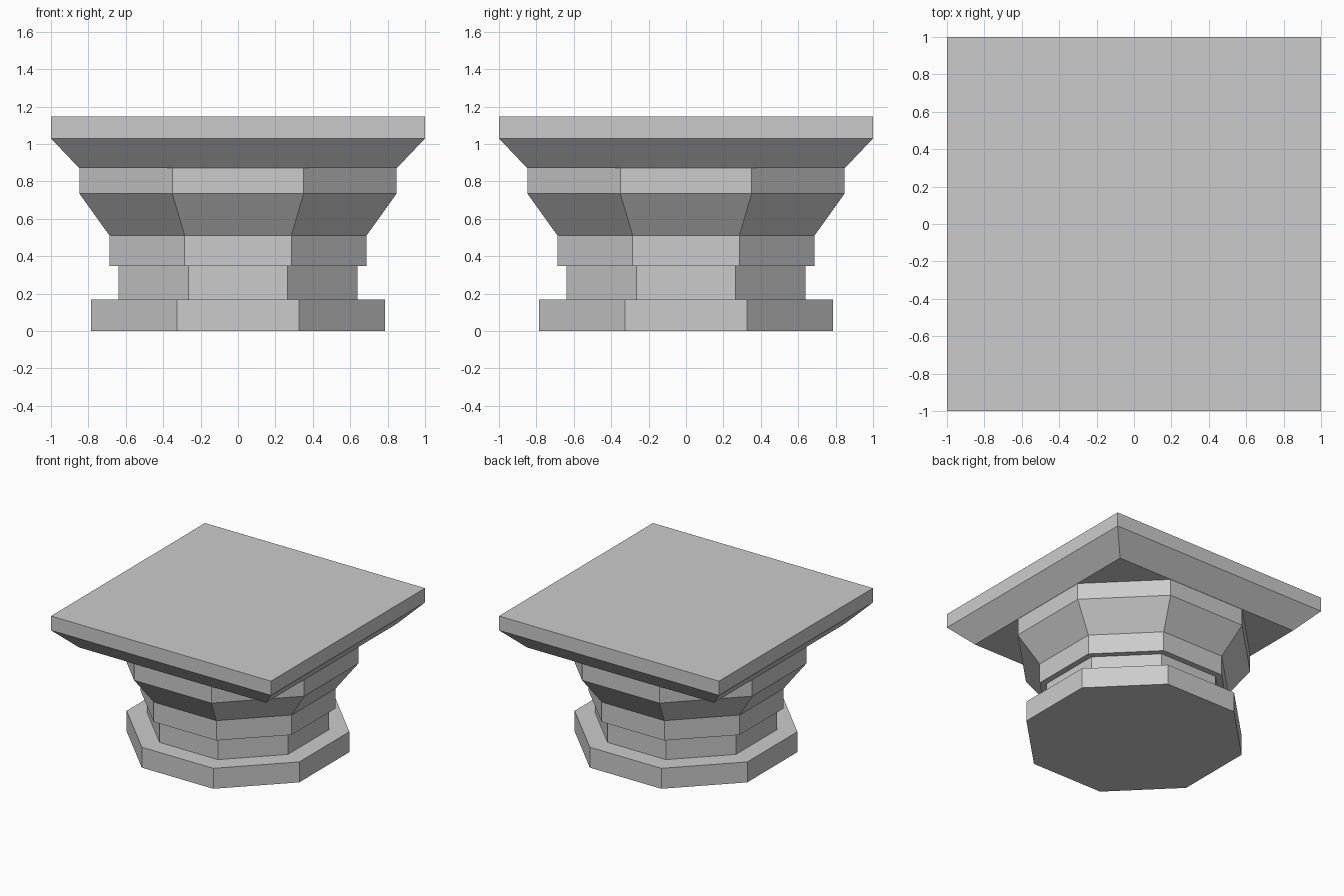
import bpy, bmesh, math

if "Cube" in bpy.data.objects:
    bpy.data.objects.remove(bpy.data.objects["Cube"])


def prism_stack(name, sides, profile):
    """Stack regular rings from (half width across flats, z) pairs."""
    bm = bmesh.new()
    rings = []
    for apothem, z in profile:
        radius = apothem / math.cos(math.pi / sides)
        ring = []
        for i in range(sides):
            a = 2 * math.pi * (i + 0.5) / sides
            ring.append(bm.verts.new((radius * math.cos(a), radius * math.sin(a), z)))
        rings.append(ring)
    for low, high in zip(rings, rings[1:]):
        for i in range(sides):
            j = (i + 1) % sides
            bm.faces.new((low[i], low[j], high[j], high[i]))
    bm.faces.new(rings[0][::-1])
    bm.faces.new(rings[-1])
    bmesh.ops.recalc_face_normals(bm, faces=bm.faces)
    mesh = bpy.data.meshes.new(name)
    bm.to_mesh(mesh)
    bm.free()
    obj = bpy.data.objects.new(name, mesh)
    bpy.context.collection.objects.link(obj)
    return obj


# Octagonal lower body: foot ring, recessed neck, collar and flared bell
prism_stack("octagonal_body", 8, [
    (0.785, 0.0), (0.785, 0.168),
    (0.64, 0.168), (0.64, 0.349),
    (0.688, 0.349), (0.688, 0.512),
    (0.848, 0.735), (0.848, 0.872),
])

# Square top slab with chamfered underside
prism_stack("square_slab", 4, [(0.85, 0.872), (1.0, 1.03), (1.0, 1.147)])
